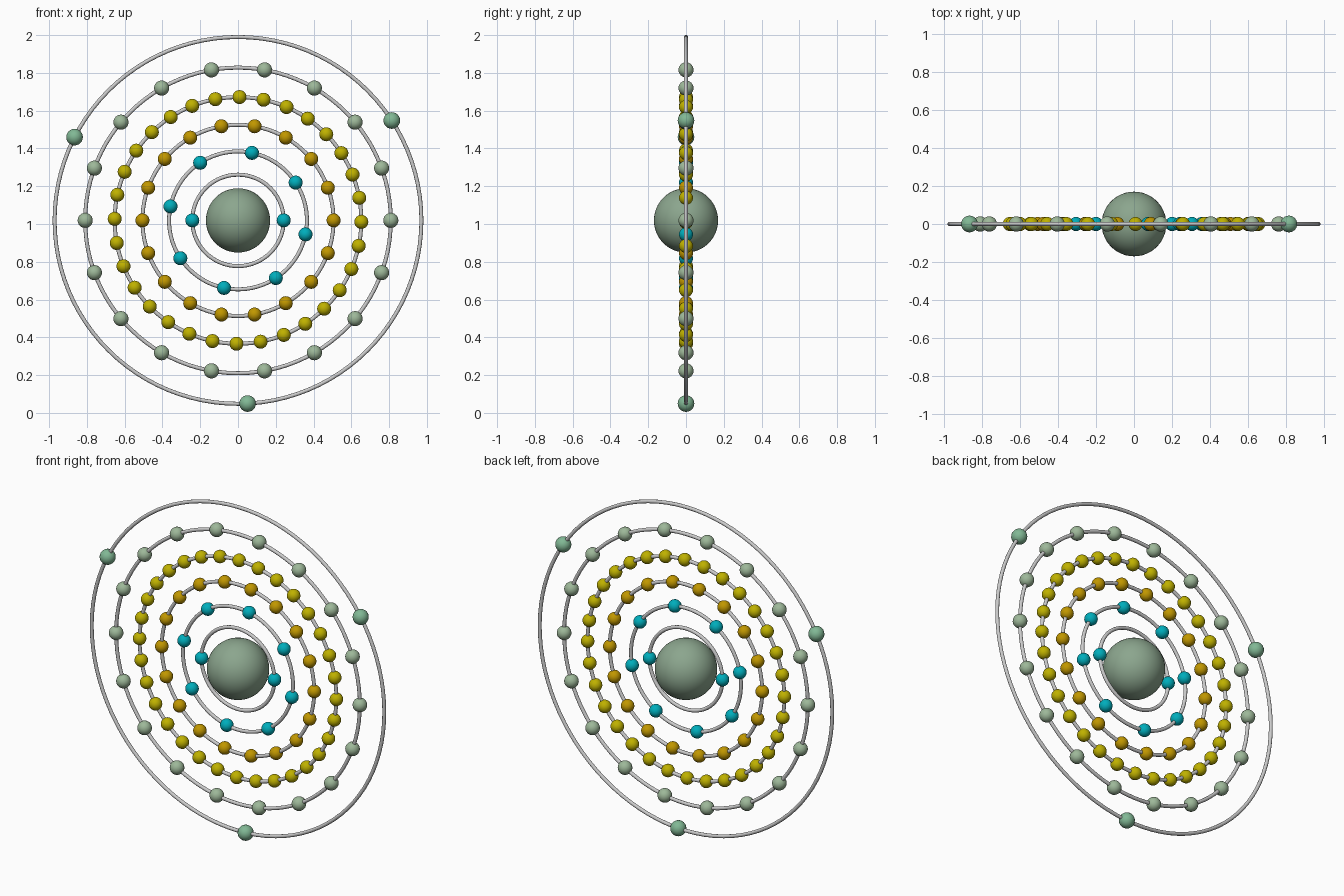
import bpy
from math import sin, cos, pi, radians

if "Cube" in bpy.data.objects:
    bpy.data.objects.remove(bpy.data.objects["Cube"])

CZ = 1.019      # height of the centre
TUBE = 0.0105   # thickness radius of the rings


def material(name, rgb):
    m = bpy.data.materials.new(name)
    m.diffuse_color = (*rgb, 1)
    m.use_nodes = True
    m.node_tree.nodes["Principled BSDF"].inputs["Base Color"].default_value = m.diffuse_color
    return m


def ball(name, loc, r, mat, seg=24, rings=12):
    bpy.ops.mesh.primitive_uv_sphere_add(segments=seg, ring_count=rings, radius=r, location=loc)
    ob = bpy.context.object
    ob.name = name
    ob.data.materials.append(mat)
    bpy.ops.object.shade_smooth()
    return ob


def orbit(name, radius):
    bpy.ops.mesh.primitive_torus_add(major_radius=radius, minor_radius=TUBE,
                                     major_segments=96, minor_segments=12,
                                     location=(0, 0, CZ), rotation=(pi / 2, 0, 0))
    bpy.context.object.name = name
    bpy.ops.object.shade_smooth()


cyan = material("cyan", (0.0, 0.42, 0.50))
orange = material("orange", (0.53, 0.31, 0.0))
yellow = material("yellow", (0.52, 0.44, 0.0))
pale = material("pale_green", (0.34, 0.48, 0.32))
mint = material("mint_green", (0.22, 0.48, 0.30))
core = material("core_green", (0.26, 0.38, 0.27))

# central nucleus
ball("nucleus", (0, 0, CZ), 0.17, core, 48, 24)

# orbits: radius, bead count, start angle, bead radius, material
shells = [
    (0.242, 2, 0.0, 0.037, cyan),
    (0.365, 8, 33.3, 0.037, cyan),
    (0.506, 18, 0.0, 0.037, orange),
    (0.653, 32, -0.7, 0.037, yellow),
    (0.809, 18, 0.0, 0.040, pale),
    (0.971, 3, 33.0, 0.044, mint),
]

for i, (radius, count, start, bead_r, mat) in enumerate(shells, 1):
    orbit(f"orbit_ring_{i}", radius)
    # beads share one mesh per ring
    first = None
    for k in range(count):
        a = radians(start) + 2 * pi * k / count
        loc = (radius * cos(a), 0, CZ + radius * sin(a))
        if first is None:
            first = ball(f"electron_{i}_1", loc, bead_r, mat)
        else:
            ob = bpy.data.objects.new(f"electron_{i}_{k + 1}", first.data)
            ob.location = loc
            bpy.context.collection.objects.link(ob)
